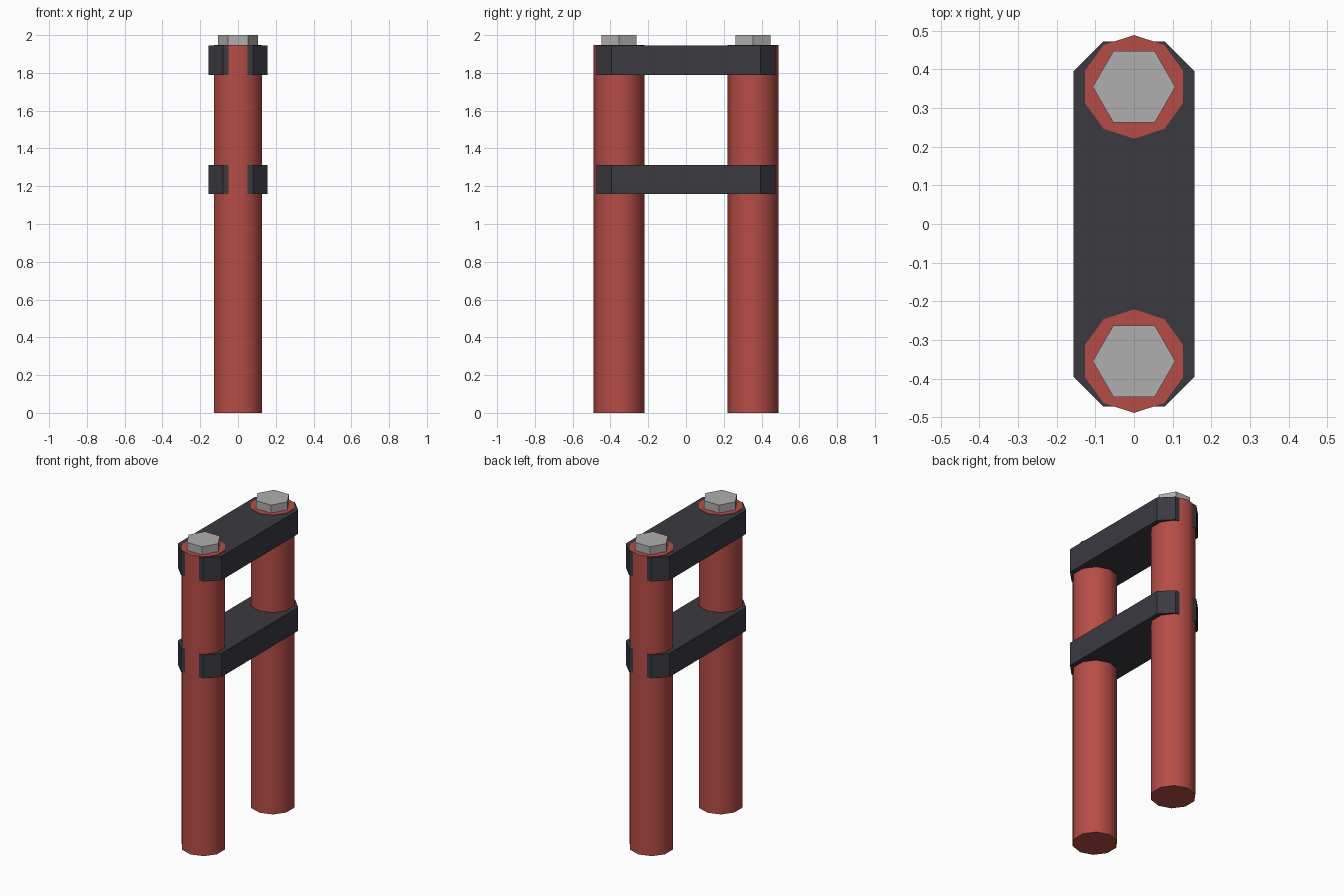
import bpy
import bmesh
import math

if "Cube" in bpy.data.objects:
    bpy.data.objects.remove(bpy.data.objects["Cube"])


def material(name, rgb):
    m = bpy.data.materials.new(name)
    m.diffuse_color = (*rgb, 1.0)
    m.use_nodes = True
    m.node_tree.nodes["Principled BSDF"].inputs["Base Color"].default_value = m.diffuse_color
    return m


RED = material("red_paint", (0.47, 0.073, 0.062))
DARK = material("dark_grey", (0.042, 0.041, 0.051))
STEEL = material("steel_grey", (0.43, 0.43, 0.43))


def prism(name, outline, z0, z1, mat, smooth=False):
    """Extrude a flat outline from z0 up to z1."""
    bm = bmesh.new()
    low = [bm.verts.new((x, y, z0)) for x, y in outline]
    high = [bm.verts.new((x, y, z1)) for x, y in outline]
    bm.faces.new(low[::-1])
    bm.faces.new(high)
    n = len(outline)
    for i in range(n):
        j = (i + 1) % n
        bm.faces.new((low[i], low[j], high[j], high[i]))
    bmesh.ops.recalc_face_normals(bm, faces=bm.faces)
    mesh = bpy.data.meshes.new(name)
    bm.to_mesh(mesh)
    bm.free()
    mesh.materials.append(mat)
    ob = bpy.data.objects.new(name, mesh)
    bpy.context.collection.objects.link(ob)
    if smooth:
        bpy.ops.object.select_all(action='DESELECT')
        ob.select_set(True)
        bpy.context.view_layer.objects.active = ob
        bpy.ops.object.shade_smooth_by_angle(angle=math.radians(40))
    return ob


def ring(sides, radius, cy, start):
    return [(radius * math.cos(start + math.tau * i / sides),
             cy + radius * math.sin(start + math.tau * i / sides))
            for i in range(sides)]


# Two round posts, each with a hexagonal bolt head on top
for side, s in (("front", -1), ("back", 1)):
    cy = 0.355 * s
    prism(side + "_post", ring(10, 0.134, cy, math.pi / 2), 0.0, 1.948, RED, True)
    prism(side + "_bolt", ring(6, 0.107, cy, 0.0), 1.94, 2.0, STEEL)

# Two chamfered clamp plates joining the posts
plate = [(0.157, -0.395), (0.157, 0.395), (0.079, 0.473), (-0.079, 0.473),
         (-0.157, 0.395), (-0.157, -0.395), (-0.079, -0.473), (0.079, -0.473)]
prism("upper_clamp", plate, 1.79, 1.945, DARK)
prism("lower_clamp", plate, 1.16, 1.313, DARK)
